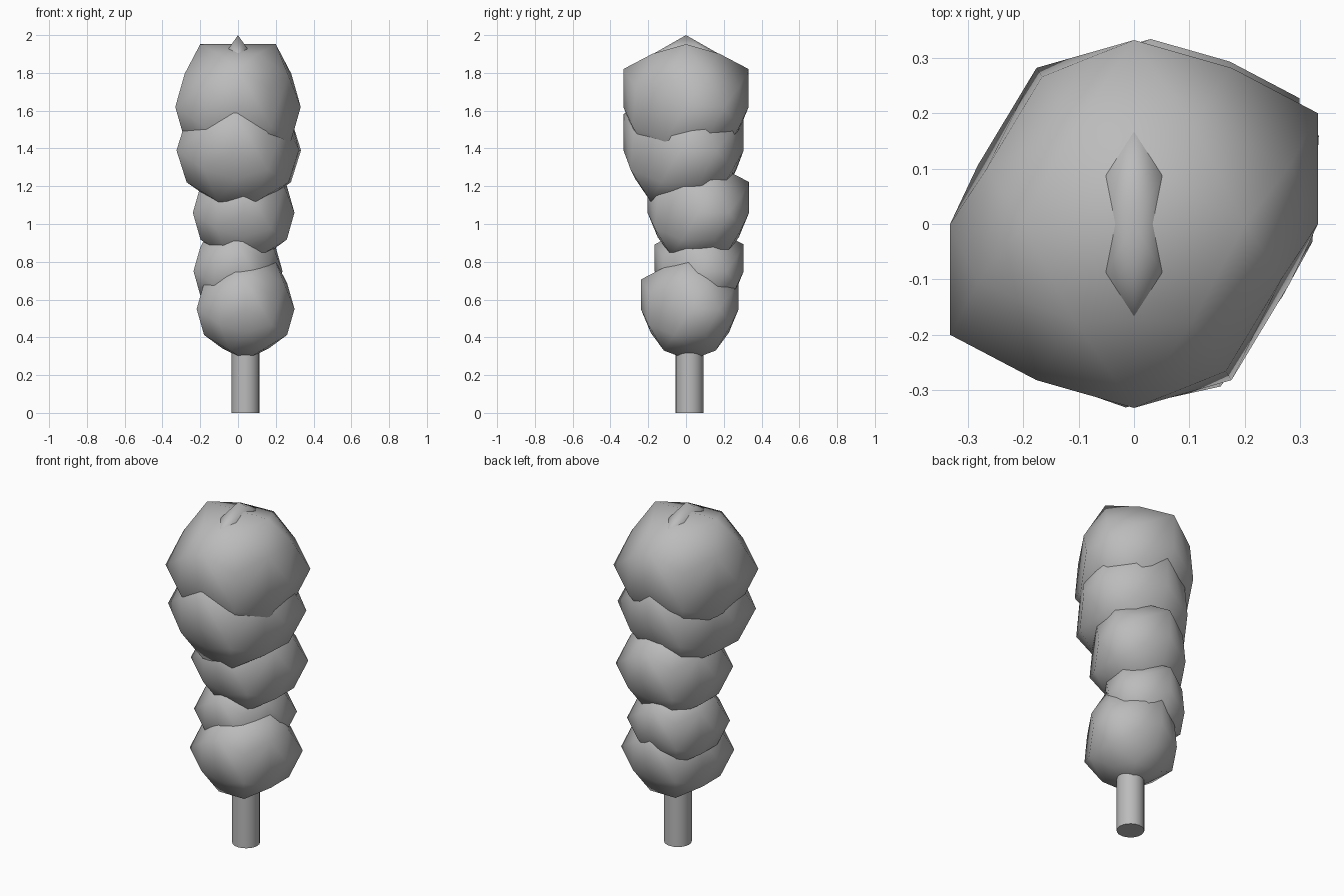
import bpy, bmesh
from mathutils import Vector

cube = bpy.data.objects.get("Cube")
if cube:
    bpy.data.objects.remove(cube, do_unlink=True)

grey = bpy.data.materials.new("plain_grey")
grey.use_nodes = True
colour = (0.5, 0.5, 0.5, 1)
grey.diffuse_color = colour
grey.node_tree.nodes["Principled BSDF"].inputs["Base Color"].default_value = colour

LONG, SHORT = 0.332, 0.2   # half sides of the golden rectangles in a lobe


def hull(bm, points):
    verts = [bm.verts.new(p) for p in points]
    result = bmesh.ops.convex_hull(bm, input=verts)
    spare = [g for g in result["geom_interior"] if isinstance(g, bmesh.types.BMVert)]
    bmesh.ops.delete(bm, geom=spare, context="VERTS")


def corner_reach(corner):
    """Upper corners and one diagonal pair stay pointed, the rest are blunt."""
    if corner.z > 0.01:
        return 1.0
    if corner.z < -0.01:
        return 0.8
    return 1.0 if corner.x * corner.y > 0 else 0.72


def middle_reach(mid):
    """Edge middles swell, except above the blunt diagonal pair."""
    if sum(abs(c) > 0.01 for c in mid) == 1:
        return 1.05 if mid.z < -0.01 else 1.0
    if mid.x * mid.y < 0 and 0 < mid.z < 0.2:
        return 1.0
    return 1.06


def lobe_points():
    corners = []
    for a in (-1, 1):
        for b in (-1, 1):
            s, l = a * SHORT, b * LONG
            corners += [Vector((s, 0, l)), Vector((0, l, s)), Vector((l, s, 0))]
    middles = [(p + q) / 2 for i, p in enumerate(corners) for q in corners[:i]
               if (p - q).length < SHORT * 2.1]
    return [c * corner_reach(c) for c in corners] + [m * middle_reach(m) for m in middles]


def finish(bm, name, location, scale=1.0, turn=0.0):
    bmesh.ops.recalc_face_normals(bm, faces=bm.faces)
    mesh = bpy.data.meshes.new(name)
    bm.to_mesh(mesh)
    bm.free()
    for poly in mesh.polygons:
        poly.use_smooth = len(poly.vertices) <= 4
    mesh.materials.append(grey)
    obj = bpy.data.objects.new(name, mesh)
    obj.location = location
    obj.scale = (scale,) * 3
    obj.rotation_euler.z = turn
    bpy.context.collection.objects.link(obj)


def lobe(name, location, scale, turn=0.0):
    bm = bmesh.new()
    hull(bm, lobe_points())
    # pointed ridge across the crown
    ridge = [(0, 0, 0.38), (0, LONG, SHORT - 0.01), (0, -LONG, SHORT - 0.01)]
    ridge += [(x, y, 0.28) for x in (-0.07, 0.07) for y in (-0.12, 0.12)]
    hull(bm, ridge)
    finish(bm, name, location, scale, turn)


# Foliage lobes, bottom to top
lobe("foliage_bottom", (0.04, 0.02, 0.55), 0.78)
lobe("foliage_lower", (0.0, 0.07, 0.75), 0.71)
lobe("foliage_middle", (0.03, 0.065, 1.06), 0.81)
lobe("foliage_upper", (0.004, -0.013, 1.39), 0.96, -0.06)
lobe("foliage_top", (0, 0, 1.62), 1.0)

# Trunk
bm = bmesh.new()
bmesh.ops.create_cone(bm, cap_ends=True, segments=20, radius1=0.074, radius2=0.074, depth=0.45)
finish(bm, "trunk", (0.04, 0.018, 0.225))
